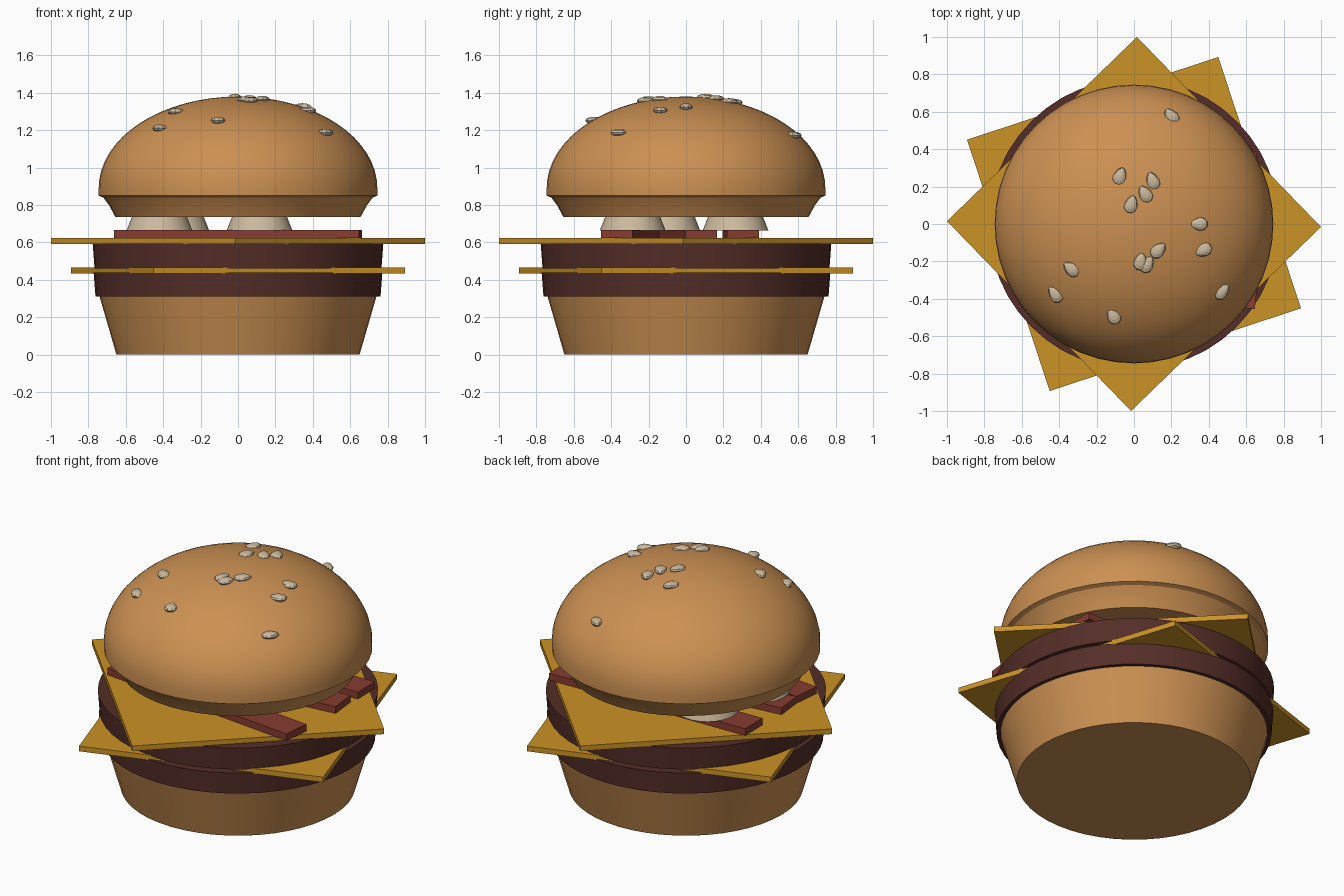
import bpy
import bmesh
import math
from mathutils import Matrix, Vector

old = bpy.data.objects.get("Cube")
if old:
    bpy.data.objects.remove(old, do_unlink=True)


def make_material(name, colour):
    mat = bpy.data.materials.new(name)
    mat.use_nodes = True
    mat.diffuse_color = (*colour, 1)
    mat.node_tree.nodes["Principled BSDF"].inputs["Base Color"].default_value = (*colour, 1)
    return mat


BREAD = make_material("toasted bread", (0.6, 0.28, 0.085))
MEAT = make_material("grilled meat", (0.09, 0.027, 0.021))
CHEESE = make_material("yellow cheese", (0.6, 0.29, 0.018))
BACON = make_material("red bacon", (0.24, 0.045, 0.03))
CREAM = make_material("cream", (0.6, 0.49, 0.34))


def finish(name, bm, mat, smooth=False):
    bmesh.ops.recalc_face_normals(bm, faces=bm.faces)
    mesh = bpy.data.meshes.new(name)
    bm.to_mesh(mesh)
    bm.free()
    mesh.materials.append(mat)
    obj = bpy.data.objects.new(name, mesh)
    bpy.context.collection.objects.link(obj)
    if smooth:
        bpy.ops.object.select_all(action="DESELECT")
        obj.select_set(True)
        bpy.context.view_layer.objects.active = obj
        bpy.ops.object.shade_smooth_by_angle(angle=math.radians(25))
    return obj


def lathe(name, profile, mat, centre=(0, 0), segments=48):
    """Spin a (radius, height) profile that starts and ends on the axis."""
    bm = bmesh.new()
    verts = [bm.verts.new((r, 0, z)) for r, z in profile]
    edges = [bm.edges.new(pair) for pair in zip(verts, verts[1:])]
    bmesh.ops.spin(bm, geom=verts + edges, axis=(0, 0, 1), cent=(0, 0, 0),
                   angle=math.tau, steps=segments, use_duplicate=False)
    bmesh.ops.remove_doubles(bm, verts=bm.verts, dist=0.0005)
    bmesh.ops.translate(bm, verts=bm.verts, vec=(*centre, 0))
    return finish(name, bm, mat, smooth=True)


def frustum(name, low_r, high_r, low, high, mat, centre=(0, 0)):
    profile = [(0, low), (low_r, low), (high_r, high), (0, high)]
    return lathe(name, profile, mat, centre)


def slab(name, centre, size, turn, mat):
    bm = bmesh.new()
    place = (Matrix.Translation(centre) @ Matrix.Rotation(turn, 4, "Z")
             @ Matrix.Diagonal((*size, 1)))
    bmesh.ops.create_cube(bm, size=1, matrix=place)
    return finish(name, bm, mat)


# Bottom bun and the two patties
frustum("bottom_bun", 0.65, 0.74, 0, 0.31, BREAD)
frustum("lower_patty", 0.762, 0.772, 0.31, 0.44, MEAT)
frustum("upper_patty", 0.767, 0.777, 0.46, 0.595, MEAT)

# Cheese slices, turned against each other
side = math.sqrt(2)
slab("lower_cheese", (0, 0, 0.45), (side, side, 0.032), math.radians(18.2), CHEESE)
slab("upper_cheese", (0, 0, 0.608), (side, side, 0.032), math.radians(44.1), CHEESE)

# Bacon strips, from the right end to the left end
for label, y_start, y_end in (("front", -0.23, -0.37), ("middle", -0.06, 0.08),
                              ("back", 0.28, 0.305)):
    run = Vector((1.31, y_end - y_start))
    slab(f"{label}_bacon", (0, (y_start + y_end) / 2, 0.645),
         (run.length, 0.17, 0.042), math.atan2(run.y, run.x), BACON)

# Onion pieces under the top bun
for label, spot in (("right", (-0.42, -0.1)), ("back", (-0.33, 0.265)),
                    ("front", (0.115, -0.285))):
    frustum(f"{label}_onion", 0.175, 0.14, 0.665, 0.755, CREAM, spot)

# Top bun: stepped rim under an elliptical dome
RIM, RISE, WIDTH = 0.89, 0.49, 0.745


def dome_height(r):
    return RIM + RISE * math.sqrt(max(0, 1 - (r / WIDTH) ** 2))


bun = [(0, 0.735), (0.655, 0.735), (0.69, 0.8), (0.72, 0.84), (WIDTH, 0.85)]
steps = 16
for i in range(steps + 1):
    a = math.pi / 2 * i / steps
    bun.append((WIDTH * math.cos(a), RIM + RISE * math.sin(a)))
lathe("top_bun", bun, BREAD)

# Sesame seeds: x, y and turn in degrees; each tapers towards its tip
seeds = [(0.2, 0.575, 125), (-0.075, 0.255, 70), (0.1, 0.23, 110),
         (0.06, 0.16, 120), (-0.015, 0.105, 75), (0.345, 0, 180),
         (0.37, -0.14, 205), (0.13, -0.14, 45), (0.07, -0.215, 60),
         (0.035, -0.2, 80), (-0.335, -0.24, 140), (-0.42, -0.375, 130),
         (0.47, -0.36, 45), (-0.11, -0.49, 115)]
for number, (x, y, turn) in enumerate(seeds, 1):
    bm = bmesh.new()
    bmesh.ops.create_uvsphere(bm, u_segments=10, v_segments=6, radius=1)
    for v in bm.verts:
        v.co.y *= 1 - 0.25 * v.co.x
    place = (Matrix.Translation((x, y, dome_height(math.hypot(x, y))))
             @ Matrix.Rotation(math.radians(turn), 4, "Z")
             @ Matrix.Diagonal((0.05, 0.035, 0.02, 1)))
    bmesh.ops.transform(bm, matrix=place, verts=bm.verts)
    finish(f"sesame_seed_{number}", bm, CREAM)
